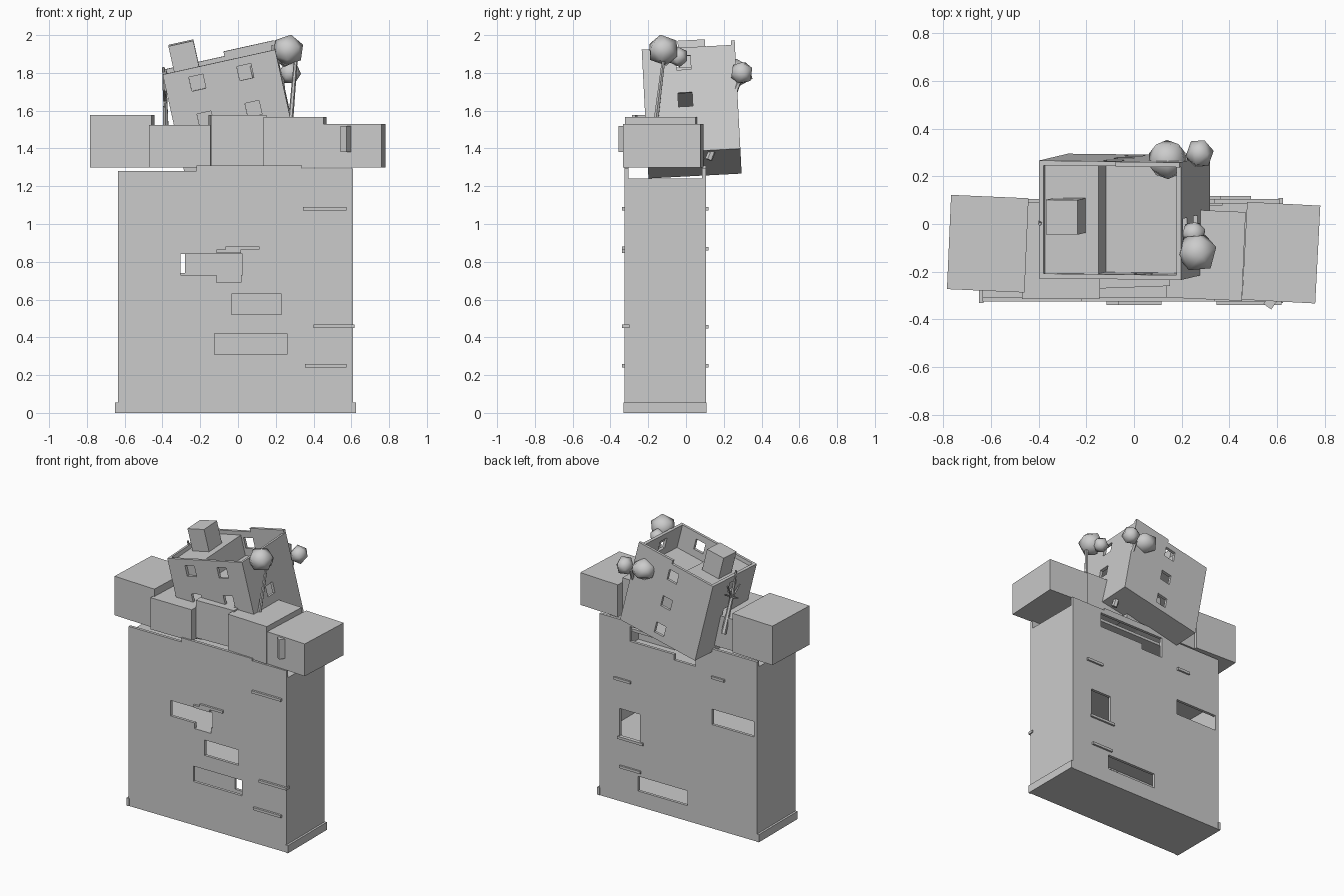
import bpy, bmesh, math, random
from mathutils import Vector, Matrix, Euler

if "Cube" in bpy.data.objects:
    bpy.data.objects.remove(bpy.data.objects["Cube"])

random.seed(4)
grey = bpy.data.materials.new("plain grey")
grey.diffuse_color = (0.6, 0.6, 0.6, 1)
grey.use_nodes = True
grey.node_tree.nodes["Principled BSDF"].inputs["Base Color"].default_value = grey.diffuse_color


def finish(name, bm, matrix=None):
    me = bpy.data.meshes.new(name)
    bmesh.ops.recalc_face_normals(bm, faces=bm.faces)
    bm.to_mesh(me)
    bm.free()
    ob = bpy.data.objects.new(name, me)
    bpy.context.collection.objects.link(ob)
    me.materials.append(grey)
    if matrix is not None:
        ob.matrix_world = matrix
    return ob


def box(name, lo, hi, rot=0, matrix=None):
    """Box between two corners, optionally turned about its own vertical axis."""
    lo, hi = Vector(lo), Vector(hi)
    bm = bmesh.new()
    m = (Matrix.Translation((lo + hi) / 2) @ Matrix.Rotation(math.radians(rot), 4, 'Z')
         @ Matrix.Diagonal((hi - lo).to_4d()))
    m[3][3] = 1
    bmesh.ops.create_cube(bm, size=1, matrix=m)
    return finish(name, bm, matrix)


def cut(ob, lo, hi):
    """Subtract a box given in the object's own frame."""
    c = box("cutter", lo, hi, matrix=ob.matrix_world.copy())
    c.hide_render = True
    mod = ob.modifiers.new("cut", 'BOOLEAN')
    mod.operation, mod.solver, mod.object = 'DIFFERENCE', 'EXACT', c
    bpy.context.view_layer.update()
    bpy.context.view_layer.objects.active = ob
    bpy.ops.object.modifier_apply(modifier=mod.name)
    bpy.data.objects.remove(c)


def rod(name, a, b, r0, r1, sides=6):
    a, b = Vector(a), Vector(b)
    d = b - a
    bm = bmesh.new()
    bmesh.ops.create_cone(bm, cap_ends=True, segments=sides, radius1=r0, radius2=r1, depth=d.length,
                          matrix=Matrix.Translation((a + b) / 2) @ d.to_track_quat('Z', 'Y').to_matrix().to_4x4())
    return finish(name, bm)


def leaves(name, centre, size):
    bm = bmesh.new()
    bmesh.ops.create_icosphere(bm, subdivisions=1, radius=1,
                               matrix=Euler((random.random(), random.random(), random.random())).to_matrix().to_4x4())
    for v in bm.verts:
        v.co = Vector(centre) + Vector(a * b for a, b in zip(v.co, size))
    for f in bm.faces:
        f.smooth = True
    return finish(name, bm)


# Tower: hollow block with storeys inside
YF, YB, T = -0.325, 0.105, 0.02
tower = box("tower", (-0.635, YF, 0), (0.61, YB, 1.31))
for z0, z1 in [(0.06, 0.43), (0.45, 0.67), (0.69, 0.94), (0.96, 1.22)]:
    cut(tower, (-0.635 + T, YF + T, z0), (0.61 - T, YB - T, z1))
# open deck and uneven rim
cut(tower, (-0.7, YF + T, 1.24), (0.7, YB - T, 1.4))
cut(tower, (-0.7, -0.4, 1.28), (-0.22, 0.2, 1.4))
cut(tower, (0.34, -0.4, 1.295), (0.7, 0.2, 1.4))
# front openings, then back openings: x0, x1, z0, z1
for x0, x1, z0, z1 in [(-0.305, 0.025, 0.73, 0.84), (-0.115, 0.015, 0.69, 0.75),
                       (-0.035, 0.23, 0.52, 0.63), (-0.125, 0.26, 0.31, 0.42)]:
    cut(tower, (x0, YF - 0.1, z0), (x1, YF + T + 0.005, z1))
for x0, x1, z0, z1 in [(0.29, 0.45, 0.46, 0.66), (-0.61, -0.28, 0.74, 0.85),
                       (-0.085, 0.305, 0.11, 0.215), (-0.15, 0.37, 1.16, 1.265),
                       (-0.15, 0.02, 1.12, 1.2)]:
    cut(tower, (x0, YB - T - 0.005, z0), (x1, YB + 0.1, z1))

# Skirt around the foot
box("foot_skirt_left", (-0.65, -0.33, 0), (-0.63, 0.108, 0.055))
box("foot_skirt_right", (0.605, -0.33, 0), (0.625, 0.108, 0.055))

# Thin ledges on both faces: x0, x1, z
for x0, x1, z in [(-0.065, 0.115, 0.873), (-0.115, 0.015, 0.855), (0.345, 0.575, 1.08),
                  (0.40, 0.618, 0.458), (0.355, 0.575, 0.25)]:
    box("front_ledge", (x0, -0.34, z - 0.009), (x1, -0.30, z + 0.009))
for x0, x1, z in [(0.36, 0.49, 0.87), (0.26, 0.46, 0.455), (0.28, 0.445, 0.25), (-0.38, -0.28, 1.08)]:
    box("back_ledge", (x0, 0.09, z - 0.009), (x1, 0.118, z + 0.009))

# Row of overhanging blocks on top
box("top_block_far_left", (-0.775, -0.28, 1.30), (-0.45, 0.115, 1.578), -2.5)
box("top_block_left", (-0.47, -0.315, 1.30), (-0.145, 0.09, 1.525))
box("top_block_middle", (-0.15, -0.265, 1.31), (0.145, 0.09, 1.577), 2)
box("top_block_right", (0.143, -0.315, 1.30), (0.46, 0.057, 1.567), -2.5)
box("top_block_far_right", (0.463, -0.325, 1.30), (0.77, 0.085, 1.53), -3)
box("side_plate", (0.55, -0.35, 1.38), (0.59, -0.31, 1.52), -35)

# Leaning house: open walls with windows and a sunken roof
HW, HD, HH, W = 0.305, 0.247, 0.282, 0.02
lean = (Matrix.Translation((-0.04, 0.03, 1.595)) @ Matrix.Rotation(math.radians(3), 4, 'X')
        @ Matrix.Rotation(math.radians(-12.5), 4, 'Y'))
house = box("house", (-HW, -HD, -HH), (HW, HD, HH + 0.025), matrix=lean)
cut(house, (-HW + W, -HD + W, 0.11), (HW - W, HD - W, 0.5))
cut(house, (-HW + W, -HD + W, -HH + W), (HW - W, HD - W, 0.09))
# parapet is tallest along the back right
cut(house, (-0.5, -0.5, HH), (0.5, HD - W, 0.5))
cut(house, (-0.5, 0, HH), (0.03, 0.5, 0.5))
s = 0.038
for z in (0.2, 0.0, -0.2):
    for x in (-0.135, 0.125):
        cut(house, (x - s, -HD - 0.1, z - s), (x + s, -HD + W + 0.005, z + s))
    cut(house, (-s, HD - W - 0.005, z - s), (s, HD + 0.1, z + s))
    cut(house, (HW - W - 0.005, -0.03 - s, z - s), (HW + 0.1, -0.03 + s, z + s))
    cut(house, (-HW - 0.1, -s, z - s), (-HW + W + 0.005, s, z + s))
box("raised_roof", (-HW + W, -HD + W, 0.10), (-0.055, HD - W, 0.255), matrix=lean)
box("chimney", (-0.245, -0.055, 0.25), (-0.11, 0.09, 0.412), matrix=lean)

# Leafy tree at the front right
rod("front_tree_trunk", (0.275, -0.165, 1.5), (0.305, -0.12, 1.86), 0.014, 0.010)
leaves("front_tree_leaves", (0.265, -0.12, 1.92), (0.088, 0.088, 0.085))
leaves("front_tree_leaves_small", (0.25, -0.04, 1.885), (0.055, 0.055, 0.055))

# Leafy tree at the back right
rod("back_tree_trunk", (0.27, 0.12, 1.34), (0.23, 0.29, 1.78), 0.02, 0.013)
leaves("back_tree_leaves", (0.14, 0.27, 1.80), (0.09, 0.09, 0.075))
leaves("back_tree_leaves_small", (0.275, 0.295, 1.80), (0.06, 0.065, 0.065))

# Bare tree at the left
rod("bare_trunk", (-0.38, 0.12, 1.42), (-0.385, 0.03, 1.66), 0.018, 0.012)
rod("bare_trunk_top", (-0.385, 0.03, 1.65), (-0.395, 0.0, 1.83), 0.012, 0.007)
for dy, dz in [(0.09, 0.05), (-0.08, 0.06), (0.06, 0.10), (-0.06, -0.03)]:
    rod("bare_branch", (-0.385, 0.03, 1.65), (-0.39, 0.03 + dy, 1.65 + dz), 0.009, 0.004, 5)
